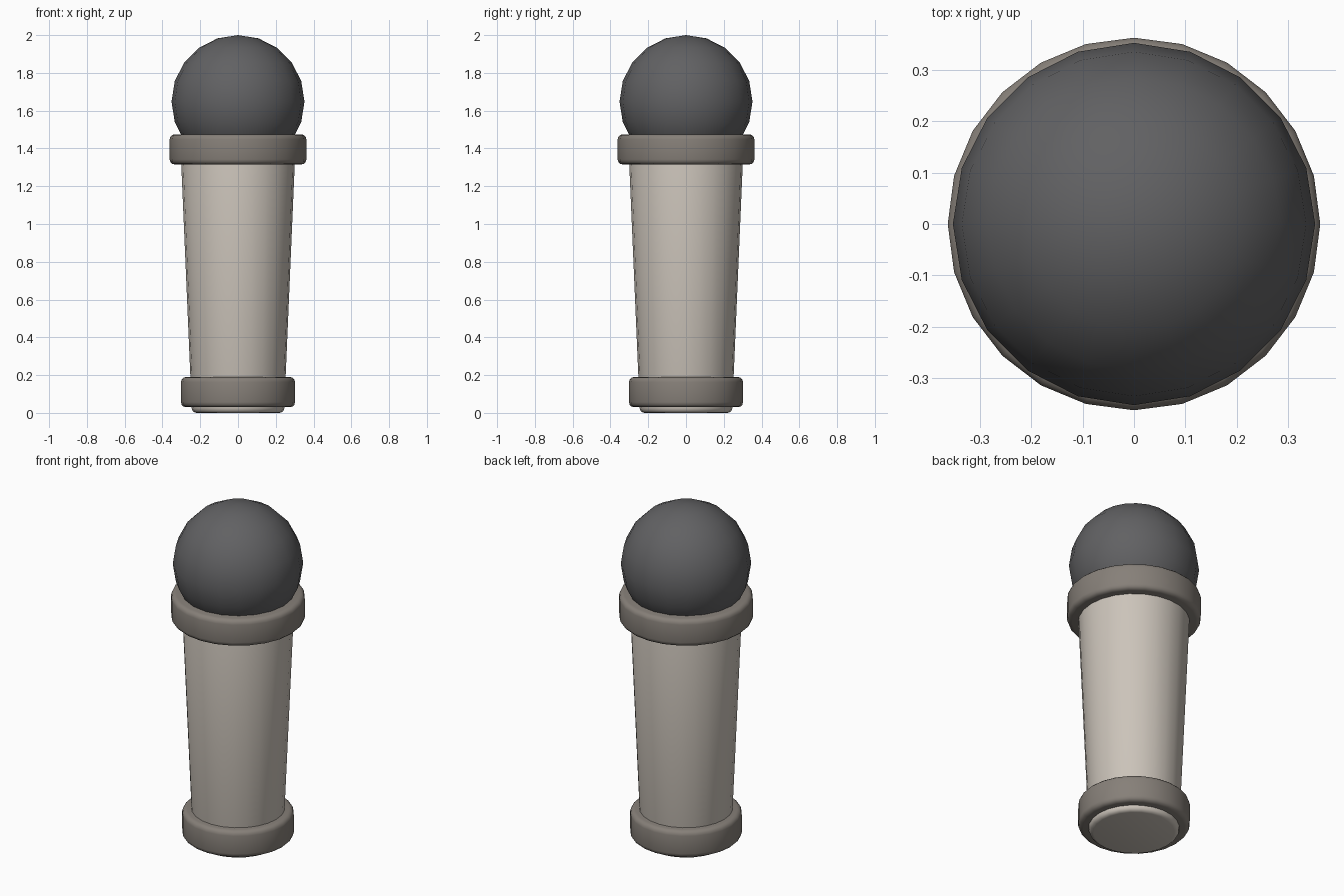
import bpy
import math

if "Cube" in bpy.data.objects:
    bpy.data.objects.remove(bpy.data.objects["Cube"])


def finish(name, color):
    ob = bpy.context.object
    ob.name = name
    mat = bpy.data.materials.new(name + "_mat")
    mat.diffuse_color = (*color, 1)
    mat.use_nodes = True
    mat.node_tree.nodes["Principled BSDF"].inputs["Base Color"].default_value = mat.diffuse_color
    ob.data.materials.append(mat)
    return ob


def drum(name, z0, z1, r0, r1, bevel, color):
    """Round part from z0 to z1, with rounded rims and smooth shading."""
    bpy.ops.mesh.primitive_cone_add(vertices=24, radius1=r0, radius2=r1,
                                    depth=z1 - z0, location=(0, 0, (z0 + z1) / 2))
    ob = finish(name, color)
    mod = ob.modifiers.new("rims", 'BEVEL')
    mod.width = bevel
    mod.segments = 3
    mod.limit_method = 'ANGLE'
    mod.angle_limit = math.radians(45)
    bpy.ops.object.modifier_apply(modifier=mod.name)
    bpy.ops.object.shade_smooth_by_angle(angle=math.radians(40))
    return ob


BEIGE = (0.60, 0.55, 0.49)
TAUPE = (0.24, 0.215, 0.19)
DARK = (0.12, 0.12, 0.125)

# tapered grip, its rounded foot shows below the lower ring
drum("handle", 0.0, 1.40, 0.244, 0.304, 0.025, BEIGE)

# rings at both ends
drum("lower_ring", 0.03, 0.19, 0.302, 0.302, 0.027, TAUPE)
drum("collar", 1.315, 1.475, 0.362, 0.362, 0.027, TAUPE)

# ball head
bpy.ops.mesh.primitive_uv_sphere_add(segments=20, ring_count=10, radius=0.352,
                                     location=(0, 0, 1.648))
finish("ball_head", DARK)
bpy.ops.object.shade_smooth()
